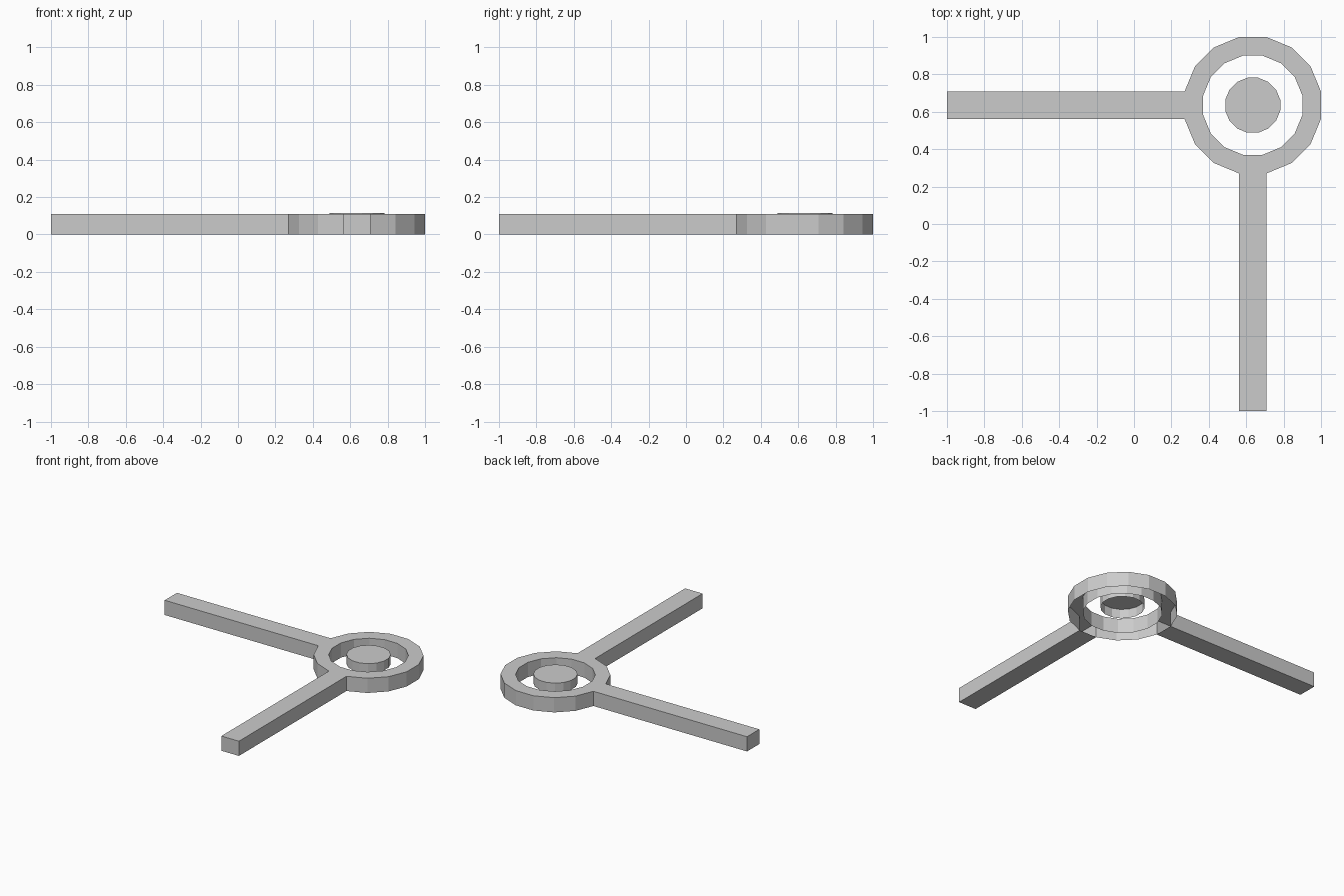
import bpy, bmesh
from math import cos, sin, pi
from mathutils import Vector

if "Cube" in bpy.data.objects:
    bpy.data.objects.remove(bpy.data.objects["Cube"])

SIDES = 16
CENTRE = 0.635      # x and y of the ring centre
HEIGHT = 0.11


def loop(bm, apothem, z):
    """Regular polygon of vertices with flat sides facing the axes."""
    r = apothem / cos(pi / SIDES)
    angles = [(i + 0.5) * 2 * pi / SIDES for i in range(SIDES)]
    return [bm.verts.new((CENTRE + r * cos(a), CENTRE + r * sin(a), z)) for a in angles]


def bridge(bm, a, b):
    """Quads between two loops; returns the faces in order."""
    n = len(a)
    return [bm.faces.new((a[i], a[(i + 1) % n], b[(i + 1) % n], b[i])) for i in range(n)]


def finish(bm, name):
    mesh = bpy.data.meshes.new(name)
    bm.to_mesh(mesh)
    bm.free()
    obj = bpy.data.objects.new(name, mesh)
    bpy.context.collection.objects.link(obj)
    return obj


# Ring, open underneath, with two arms pulled out of its outer wall
bm = bmesh.new()
outer_low, outer_top = loop(bm, 0.365, 0), loop(bm, 0.365, HEIGHT)
inner_top, inner_low = loop(bm, 0.265, HEIGHT), loop(bm, 0.265, 0)
walls = bridge(bm, outer_low, outer_top)
bridge(bm, outer_top, inner_top)
bridge(bm, inner_top, inner_low)

for direction in (Vector((-1, 0, 0)), Vector((0, -1, 0))):
    wall = max(walls, key=lambda f: f.calc_center_median().dot(direction))
    walls.remove(wall)
    low_a, low_b, top_b, top_a = wall.verts
    root = [low_a, low_b, top_b, top_a]
    bm.faces.remove(wall)
    reach = 1.0 - (CENTRE * -1 + 0.365)
    tip = [bm.verts.new(v.co + direction * reach) for v in root]
    bridge(bm, root, tip)
    bm.faces.new(tip)
finish(bm, "ring_with_arms")

# Raised centre disc, open underneath
bm = bmesh.new()
disc_low, disc_top = loop(bm, 0.147, 0.045), loop(bm, 0.147, 0.115)
bridge(bm, disc_low, disc_top)
bm.faces.new(disc_top)
finish(bm, "centre_disc")
